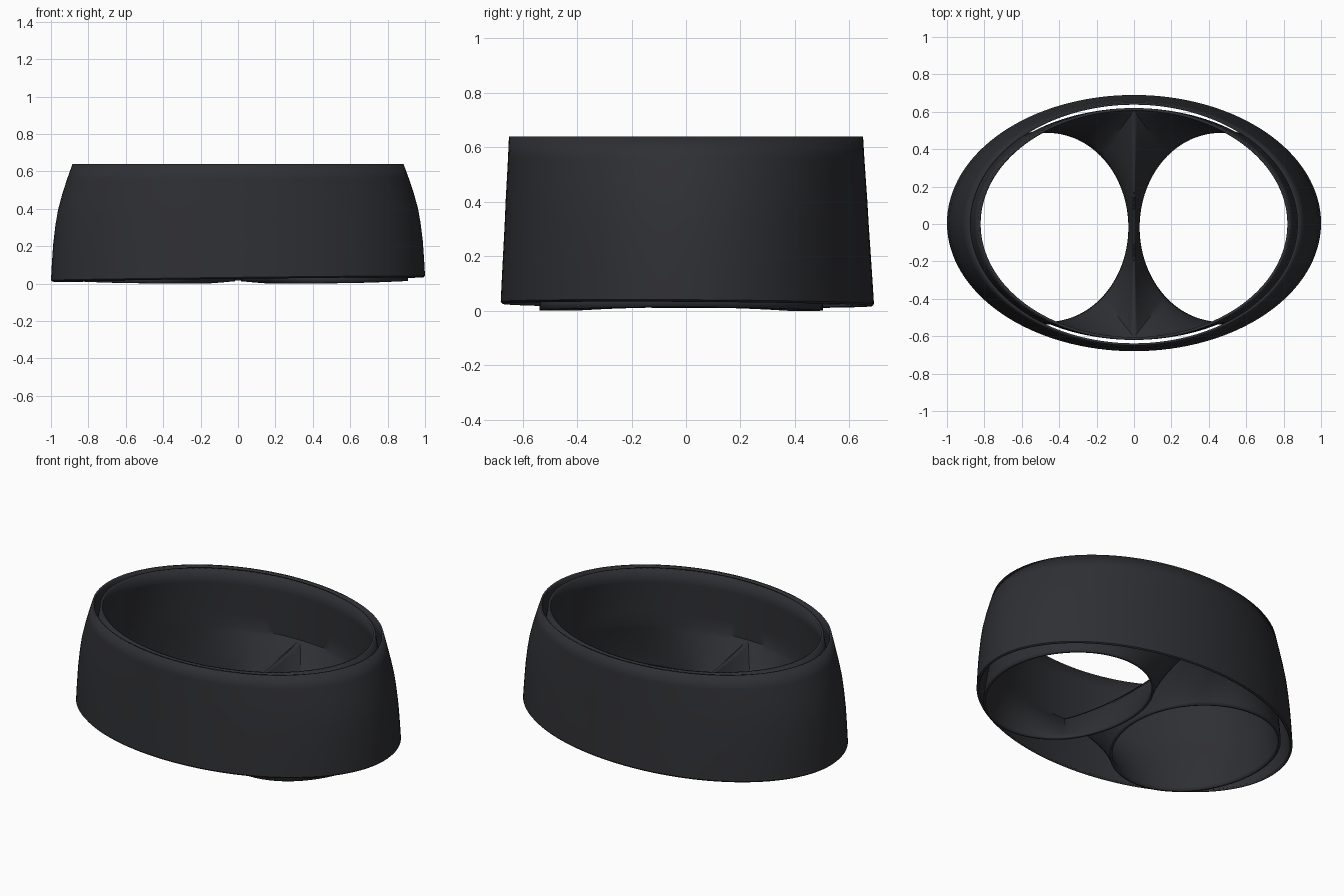
import bpy, bmesh
from math import sin, cos, pi, atan2

if "Cube" in bpy.data.objects:
    bpy.data.objects.remove(bpy.data.objects["Cube"])

mat = bpy.data.materials.new("dark_plastic")
mat.diffuse_color = (0.028, 0.029, 0.034, 1)
mat.use_nodes = True
mat.node_tree.nodes["Principled BSDF"].inputs["Base Color"].default_value = mat.diffuse_color


def finish(name, verts, faces, thickness, mirror=False):
    me = bpy.data.meshes.new(name)
    me.from_pydata(verts, [], faces)
    bm = bmesh.new()
    bm.from_mesh(me)
    bmesh.ops.remove_doubles(bm, verts=bm.verts, dist=1e-5)
    bm.to_mesh(me)
    bm.free()
    ob = bpy.data.objects.new(name, me)
    bpy.context.collection.objects.link(ob)
    me.materials.append(mat)
    if mirror:
        m = ob.modifiers.new("mirror", 'MIRROR')
        m.merge_threshold = 0.0005
    s = ob.modifiers.new("wall", 'SOLIDIFY')
    s.thickness = thickness
    s.offset = -1
    bpy.ops.object.select_all(action='DESELECT')
    ob.select_set(True)
    bpy.context.view_layer.objects.active = ob
    bpy.ops.object.shade_smooth_by_angle(angle=0.6)
    return ob


def loft(rows, closed, verts, faces):
    # quads between successive rows of equal length
    base, n = len(verts), len(rows[0])
    for r in rows:
        verts.extend(r)
    for j in range(len(rows) - 1):
        for i in range(n if closed else n - 1):
            k = (i + 1) % n
            a, b = base + j * n, base + (j + 1) * n
            faces.append((a + i, a + k, b + k, b + i))


# Outer shell: stacked ellipses (z, half width, half depth), bottom edge slightly tilted
profile = [(0.022, 0.992, 0.679), (0.03, 1.0, 0.685), (0.12, 0.995, 0.68), (0.22, 0.988, 0.674),
           (0.32, 0.976, 0.668), (0.40, 0.962, 0.664), (0.48, 0.940, 0.659),
           (0.56, 0.914, 0.654), (0.64, 0.885, 0.65)]
N = 128
rows = []
for z, a, b in profile:
    k = (0.64 - z) / 0.62
    row = []
    for i in range(N):
        t = 2 * pi * i / N
        x, y = a * cos(t), b * sin(t) + 0.005 * k
        row.append((x, y, z + k * (0.0115 * x - 0.006 * y)))
    rows.append(row)
verts, faces = [], []
loft(rows, True, verts, faces)
finish("outer_shell", verts, faces, 0.012)

# Inner funnel, right half: upper wall band from the rim down to the web line
B, ZW = 0.605, 0.285
verts, faces = [], []
M = 64
band = [(0.637, 0.82), (0.55, 0.838), (0.46, 0.854), (0.37, 0.868), (ZW, 0.88)]
rows = []
for z, a in band:
    rows.append([(a * cos(t), B * sin(t), z)
                 for t in (pi * (i / M - 0.5) for i in range(M + 1))])
loft(rows, False, verts, faces)

# Funnel lower part: half oval plus central ridge, lofted to the oval outlet
outline = list(rows[-1])
R = 40
for i in range(1, R):
    y = B * (1 - 2 * i / R)
    outline.append((0, y, 0.209 + (ZW - 0.209) * (y / B) ** 2))
CX, CY, RA, RB = 0.462, -0.018, 0.432, 0.505
S = 12
rows = []
for j in range(S + 1):
    s = j / S
    f = 1 - (1 - s) ** 1.3
    row = []
    for x, y, z in outline:
        p = atan2((y - CY) / RB, (x - CX) / RA)
        ex, ey, ez = CX + RA * cos(p), CY + RB * sin(p), 0.002 + 0.012 * cos(p) ** 2
        row.append((x + (ex - x) * f, y + (ey - y) * f, z + (ez - z) * s))
    rows.append(row)
loft(rows, True, verts, faces)
finish("twin_outlet_funnel", verts, faces, 0.015, mirror=True)
